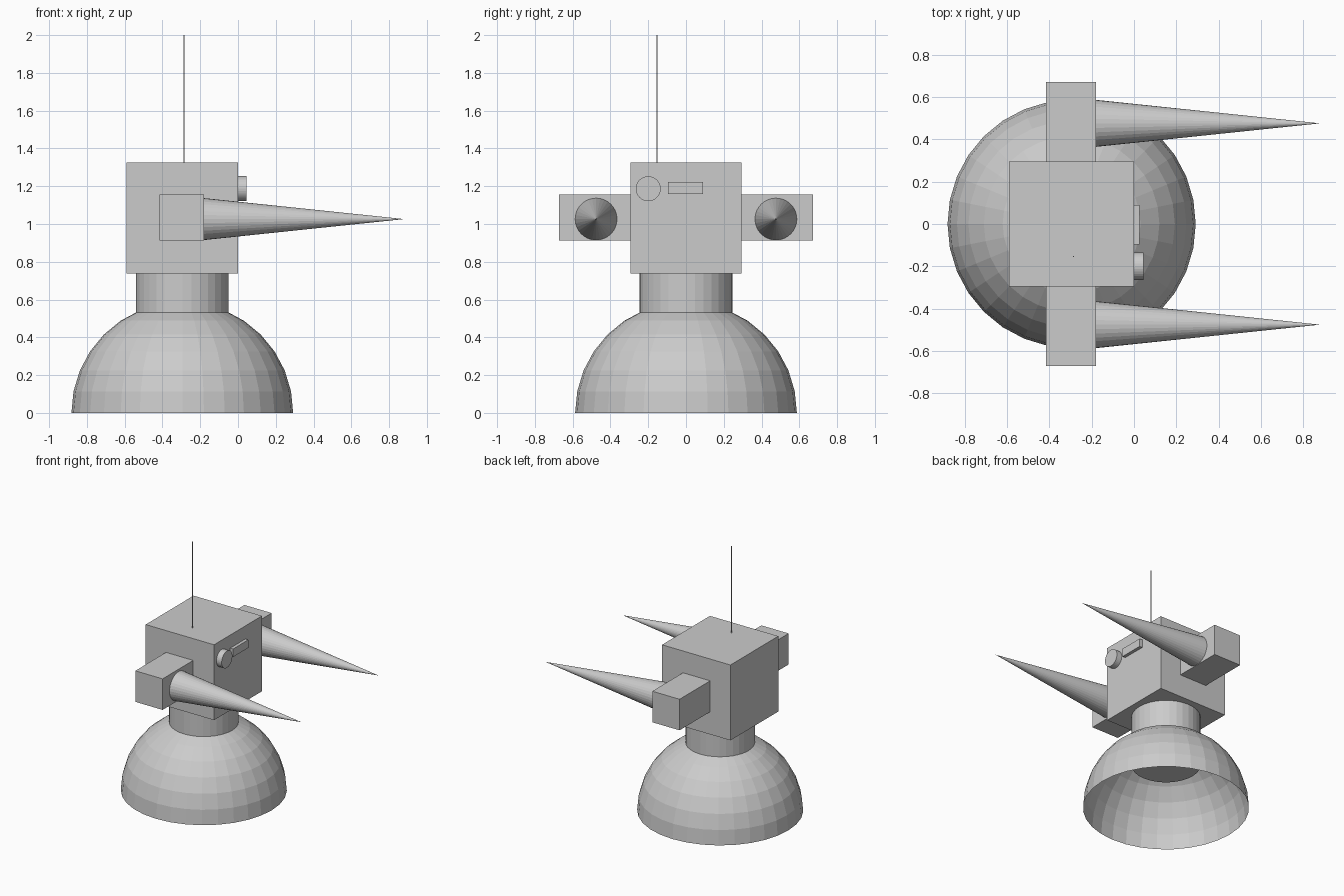
import bpy, bmesh, math

if "Cube" in bpy.data.objects:
    bpy.data.objects.remove(bpy.data.objects["Cube"])

CX = -0.295  # body axis


def box(name, lo, hi):
    centre = [(a + b) / 2 for a, b in zip(lo, hi)]
    bpy.ops.mesh.primitive_cube_add(size=1, location=centre)
    ob = bpy.context.object
    ob.name = name
    ob.scale = [b - a for a, b in zip(lo, hi)]
    return ob


def rod(name, radius, start, length, along_x=False, tip=None):
    """Cylinder (or cone when tip is given) from start along z or x."""
    loc = list(start)
    loc[0 if along_x else 2] += length / 2
    bpy.ops.mesh.primitive_cone_add(
        vertices=32, radius1=radius, radius2=radius if tip is None else tip,
        depth=length, location=loc,
        rotation=(0, math.pi / 2 if along_x else 0, 0))
    bpy.context.object.name = name
    return bpy.context.object


# Hollow half-sphere base, open underneath
bpy.ops.mesh.primitive_uv_sphere_add(segments=32, ring_count=16, radius=0.587,
                                     location=(CX, 0, 0))
dome = bpy.context.object
dome.name = "dome_base"
bm = bmesh.new()
bm.from_mesh(dome.data)
bmesh.ops.delete(bm, geom=[v for v in bm.verts if v.co.z < -0.001], context='VERTS')
bm.to_mesh(dome.data)
bm.free()

# Neck reaches down inside the dome
rod("neck", 0.245, (CX, 0, 0.35), 0.39)

# Head block and the beam carrying the arms
box("head", (-0.59, -0.295, 0.737), (0, 0.295, 1.325))
box("arm_beam", (-0.415, -0.672, 0.913), (-0.18, 0.672, 1.155))

# Pointed arms
for side, y in (("right", -0.476), ("left", 0.476)):
    rod(f"{side}_spike", 0.111, (-0.18, y, 1.026), 1.06, along_x=True, tip=0)

# Face details
rod("eye", 0.066, (-0.01, -0.2, 1.187), 0.055, along_x=True)
box("face_slot", (-0.02, -0.096, 1.16), (0.025, 0.091, 1.223))

# Antenna
rod("antenna", 0.003, (-0.286, -0.153, 1.3), 0.7)
